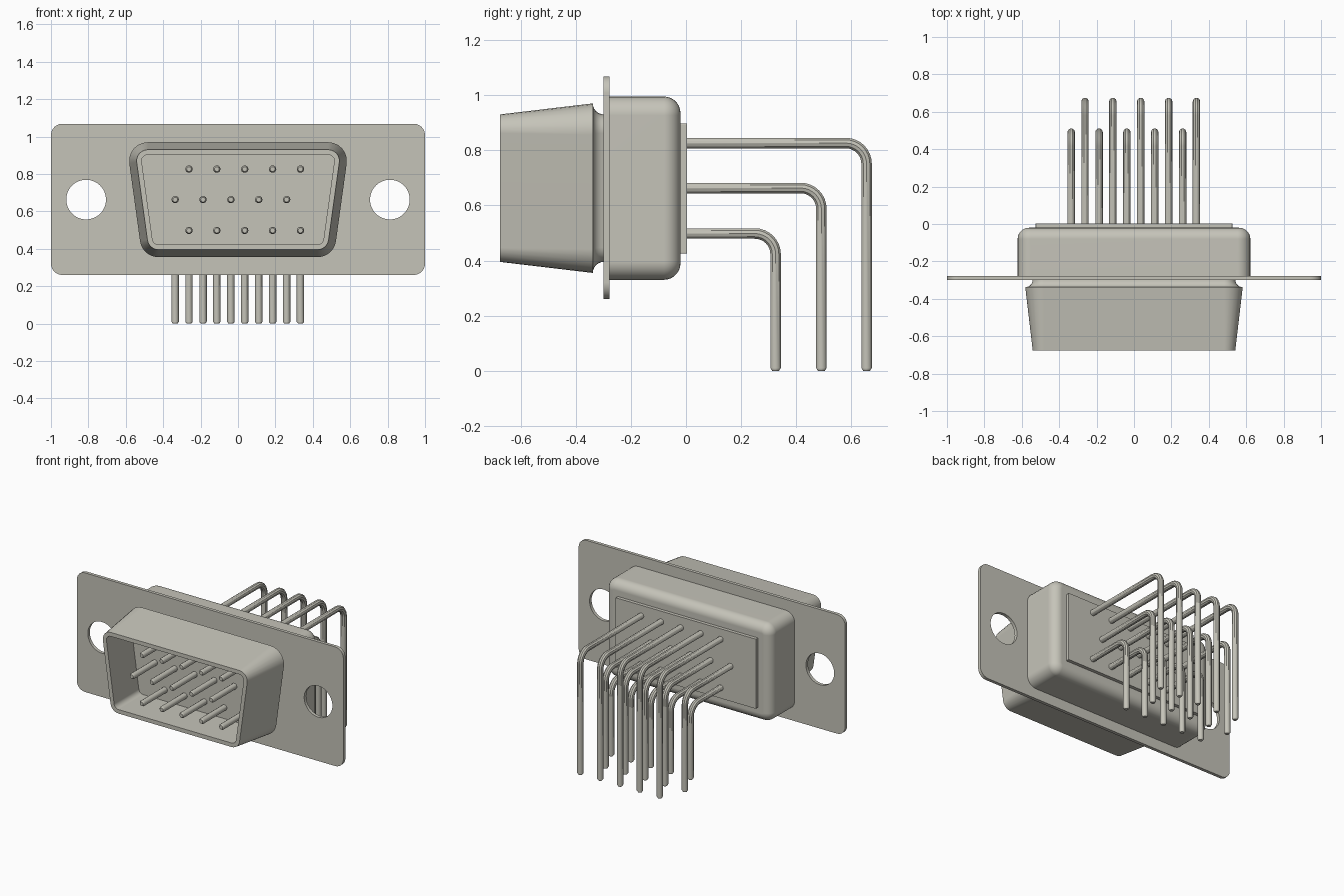
import bpy, bmesh, math
from mathutils import Vector

cube = bpy.data.objects.get("Cube")
if cube:
    bpy.data.objects.remove(cube, do_unlink=True)

metal = bpy.data.materials.new("warm_grey_metal")
metal.use_nodes = True
COLOUR = (0.56, 0.55, 0.485, 1)
metal.diffuse_color = COLOUR
metal.node_tree.nodes["Principled BSDF"].inputs["Base Color"].default_value = COLOUR

MID_Z = 0.663


def activate(ob):
    bpy.ops.object.select_all(action='DESELECT')
    ob.select_set(True)
    bpy.context.view_layer.objects.active = ob


def finish(ob):
    """Smooth the curved surfaces while keeping flats and edges crisp."""
    activate(ob)
    bpy.ops.object.shade_smooth_by_angle(angle=math.radians(35))
    mod = ob.modifiers.new("flat_faces", 'WEIGHTED_NORMAL')
    mod.keep_sharp = True


def outline(corners, radius, offset=0.0, steps=7):
    """Rounded convex polygon (counter-clockwise x, z corners), grown by offset."""
    pts = [Vector(c) for c in corners]
    n = len(pts)
    normals = []
    for i in range(n):
        d = (pts[(i + 1) % n] - pts[i]).normalized()
        normals.append(Vector((d.y, -d.x)))
    ring = []
    for i in range(n):
        a, b = normals[i - 1], normals[i]
        centre = pts[i] - (a + b) * (radius / (1 + a.dot(b)))
        start = math.atan2(a.y, a.x)
        sweep = math.acos(max(-1, min(1, a.dot(b))))
        for k in range(steps):
            t = start + sweep * k / (steps - 1)
            ring.append(centre + Vector((math.cos(t), math.sin(t))) * (radius + offset))
    return ring


def rectangle(half, low, high):
    return [(-half, low), (half, low), (half, high), (-half, high)]


def loft(name, corners, radius, sections):
    """Skin the outline through (y, offset) sections and cap both ends."""
    bm = bmesh.new()
    rings = [[bm.verts.new((p.x, y, p.y)) for p in outline(corners, radius, off)]
             for y, off in sections]
    for a, b in zip(rings, rings[1:]):
        for i in range(len(a)):
            j = (i + 1) % len(a)
            bm.faces.new((a[i], a[j], b[j], b[i]))
    bm.faces.new(rings[0])
    bm.faces.new(rings[-1])
    bmesh.ops.recalc_face_normals(bm, faces=bm.faces[:])
    mesh = bpy.data.meshes.new(name)
    bm.to_mesh(mesh)
    bm.free()
    mesh.materials.append(metal)
    ob = bpy.data.objects.new(name, mesh)
    bpy.context.collection.objects.link(ob)
    finish(ob)
    return ob


def curve_part(name, curve):
    curve.materials.append(metal)
    ob = bpy.data.objects.new(name, curve)
    bpy.context.collection.objects.link(ob)
    return ob


# Mounting plate with two screw holes
plate_curve = bpy.data.curves.new("mounting_plate", 'CURVE')
plate_curve.dimensions = '2D'
plate_curve.fill_mode = 'BOTH'
plate_curve.extrude = 0.011
loops = [outline(rectangle(1.0, 0.26, 1.068), 0.06)]
for side in (-1, 1):
    loops.append([Vector((side * 0.812 + 0.106 * math.cos(t), MID_Z + 0.106 * math.sin(t)))
                  for t in (math.tau * k / 48 for k in range(48))])
for loop in loops:
    spline = plate_curve.splines.new('POLY')
    spline.points.add(len(loop) - 1)
    spline.use_cyclic_u = True
    for point, p in zip(spline.points, loop):
        point.co = (p.x, p.y, 0, 1)
plate = curve_part("mounting_plate", plate_curve)
plate.rotation_euler.x = math.pi / 2
plate.location.y = -0.288
activate(plate)
bpy.ops.object.convert(target='MESH')
finish(plate)

# Front socket shell: flared root, thin rim, recessed insulator floor
d_shape = [(-0.477, 0.395), (0.477, 0.395), (0.551, 0.93), (-0.551, 0.93)]
flare = 0.04
sections = []
for k in range(7):
    t = math.pi / 2 * k / 6
    sections.append((-0.298 - flare * math.sin(t), flare * (1 - math.cos(t))))
sections += [(-0.675, 0), (-0.675, -0.027), (-0.41, -0.027)]
loft("front_shell", d_shape, 0.06, sections)

# Rear housing with a rounded back edge
fillet = 0.06
sections = [(-0.28, 0)]
for k in range(8):
    t = math.pi / 2 * k / 7
    sections.append((-0.02 - fillet * (1 - math.sin(t)), -fillet * (1 - math.cos(t))))
loft("rear_housing", rectangle(0.622, 0.33, 0.995), 0.068, sections)

# Raised insulator panel on the back
loft("rear_insulator", rectangle(0.527, 0.425, 0.897), 0.004, [(-0.03, 0), (0.003, 0)])

# Three rows of right-angle pins: name, height, drop position, sideways shift
BEND, TIP = 0.075, 0.01
rows = [("upper", 0.826, 0.655, 0.036),
        ("middle", MID_Z, 0.491, -0.038),
        ("lower", 0.498, 0.325, 0.036)]
for row, z, y_drop, shift in rows:
    path = [(-0.66, z, 0.65), (-0.66 + TIP, z, 1)]
    for k in range(9):
        t = math.pi / 2 * k / 8
        path.append((y_drop - BEND + BEND * math.sin(t), z - BEND + BEND * math.cos(t), 1))
    path += [(y_drop, TIP, 1), (y_drop, 0, 0.65)]
    for i in range(5):
        name = f"{row}_pin_{i + 1}"
        curve = bpy.data.curves.new(name, 'CURVE')
        curve.dimensions = '3D'
        curve.bevel_depth = 0.02
        curve.bevel_resolution = 3
        curve.use_fill_caps = True
        spline = curve.splines.new('POLY')
        spline.points.add(len(path) - 1)
        for point, (y, h, r) in zip(spline.points, path):
            point.co = (shift + (i - 2) * 0.149, y, h, 1)
            point.radius = r
        pin = curve_part(name, curve)
        activate(pin)
        bpy.ops.object.convert(target='MESH')
        finish(pin)
